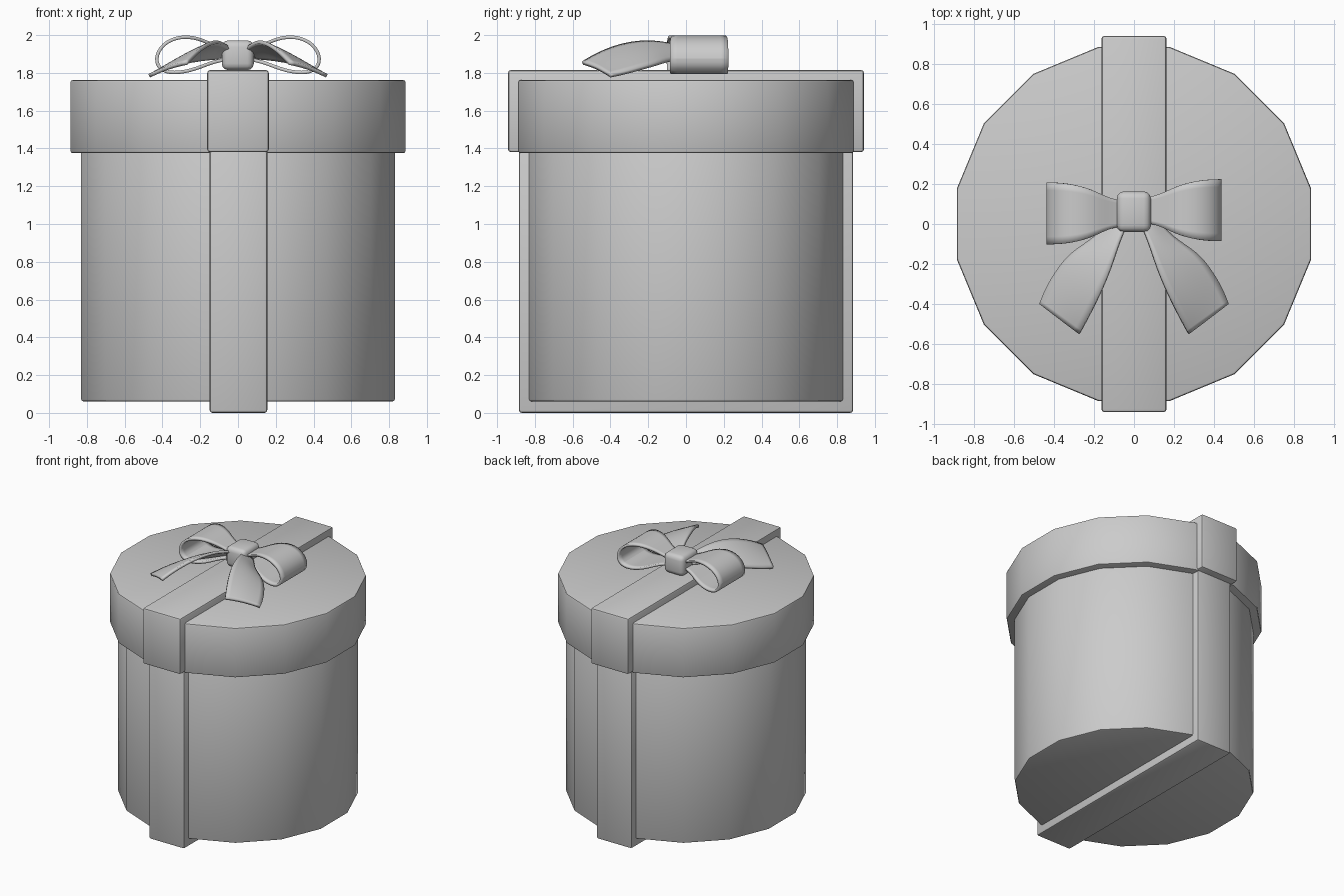
import bpy, bmesh, math
from mathutils import Vector, Matrix

if "Cube" in bpy.data.objects:
    bpy.data.objects.remove(bpy.data.objects["Cube"])


def finish(name, bm):
    mesh = bpy.data.meshes.new(name)
    bmesh.ops.recalc_face_normals(bm, faces=bm.faces)
    bm.to_mesh(mesh)
    bm.free()
    obj = bpy.data.objects.new(name, mesh)
    bpy.context.collection.objects.link(obj)
    bpy.ops.object.select_all(action='DESELECT')
    obj.select_set(True)
    bpy.context.view_layer.objects.active = obj
    bpy.ops.object.shade_smooth_by_angle(angle=math.radians(40))
    return obj


def soften(bm, width, segments):
    edges = [e for e in bm.edges if e.calc_face_angle(0) > math.radians(60)]
    bmesh.ops.bevel(bm, geom=edges, offset=width, segments=segments,
                    profile=0.5, affect='EDGES')


def drum(name, apothem, z0, z1):
    bm = bmesh.new()
    r = apothem / math.cos(math.pi / 16)
    bmesh.ops.create_cone(bm, cap_ends=True, segments=16, radius1=r, radius2=r,
                          depth=z1 - z0, matrix=Matrix.Translation((0, 0, (z0 + z1) / 2)))
    # turn so that a flat side faces each axis
    if max(v.co.x for v in bm.verts) > apothem + 0.005:
        bmesh.ops.rotate(bm, verts=bm.verts, matrix=Matrix.Rotation(math.pi / 16, 3, 'Z'))
    soften(bm, 0.012, 2)
    return finish(name, bm)


def block(name, lo, hi, width, segments=2):
    lo, hi = Vector(lo), Vector(hi)
    bm = bmesh.new()
    bmesh.ops.create_cube(bm, size=1, matrix=Matrix.Translation((lo + hi) / 2)
                          @ Matrix.Diagonal((hi - lo).to_4d()))
    soften(bm, width, segments)
    return finish(name, bm)


def cloth(name, rows, thickness):
    """Smooth thick sheet through rows of points."""
    bm = bmesh.new()
    grid = [[bm.verts.new(p) for p in row] for row in rows]
    for a, b in zip(grid, grid[1:]):
        for i in range(len(a) - 1):
            bm.faces.new((a[i], a[i + 1], b[i + 1], b[i]))
    obj = finish(name, bm)
    obj.data.shade_smooth()
    sub = obj.modifiers.new("smooth", 'SUBSURF')
    sub.levels = sub.render_levels = 2
    sub.boundary_smooth = 'PRESERVE_CORNERS'
    sol = obj.modifiers.new("thickness", 'SOLIDIFY')
    sol.thickness = thickness
    sol.offset = 0
    return obj


# Box and lid
drum("box_body", 0.83, 0.06, 1.42)
drum("lid", 0.887, 1.375, 1.762)

# Ribbon bands around box and lid
block("box_ribbon", (-0.15, -0.885, 0), (0.155, 0.885, 1.40), 0.015)
block("lid_ribbon", (-0.163, -0.942, 1.38), (0.163, 0.942, 1.815), 0.015)

# Bow knot
block("bow_knot", (-0.086, -0.04, 1.815), (0.084, 0.163, 1.972), 0.035, 3)

# Bow loops: x, z, half width
loop = [(0.04, 1.91, 0.06), (0.13, 1.945, 0.075), (0.21, 1.985, 0.12),
        (0.31, 1.995, 0.148), (0.40, 1.955, 0.155), (0.442, 1.875, 0.155),
        (0.41, 1.805, 0.155), (0.31, 1.798, 0.148), (0.21, 1.825, 0.12),
        (0.13, 1.86, 0.075), (0.04, 1.875, 0.06)]

# Bow tails: inner edge and outer edge
tail = [((0.03, 0.01, 1.92), (0.09, 0.05, 1.88)),
        ((0.075, -0.09, 1.955), (0.19, -0.075, 1.872)),
        ((0.115, -0.22, 1.968), (0.315, -0.14, 1.850)),
        ((0.17, -0.35, 1.948), (0.395, -0.245, 1.822)),
        ((0.23, -0.47, 1.900), (0.445, -0.335, 1.797)),
        ((0.272, -0.548, 1.852), (0.47, -0.40, 1.785))]

for side, s in (("left", -1), ("right", 1)):
    yc = 0.061 + 0.008 * s
    cloth("bow_loop_" + side,
          [[(s * x, yc + k * h, z) for k in (-1, 0, 1)] for x, z, h in loop], 0.018)
    rows = []
    for a, b in tail:
        a, b = Vector(a), Vector(b)
        mid = (a + b) / 2 + Vector((0, 0, 0.012))
        rows.append([(s * p.x, p.y, p.z) for p in (a, mid, b)])
    cloth("bow_tail_" + side, rows, 0.02)
